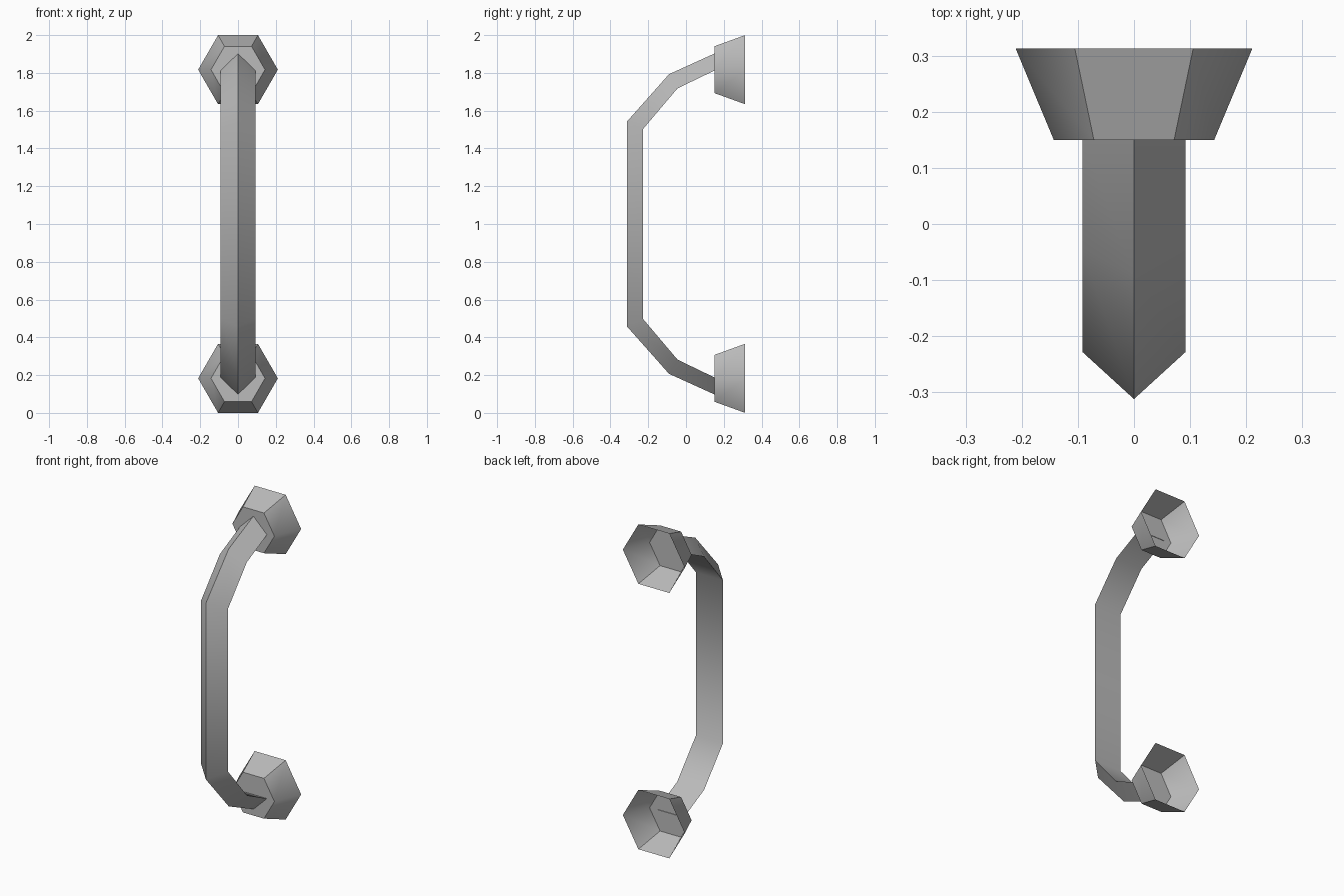
import bpy
import bmesh
from math import cos, sin, pi, radians

cube = bpy.data.objects.get("Cube")
if cube:
    bpy.data.objects.remove(cube)

grey = bpy.data.materials.new("grey metal")
grey.use_nodes = True
GREY = (0.5, 0.5, 0.5, 1)
grey.diffuse_color = GREY
grey.node_tree.nodes["Principled BSDF"].inputs["Base Color"].default_value = GREY

MID = 1.0          # height of the mirror plane
CUP_OFFSET = 0.817  # cup centre above and below it


def loft(name, rings, cap_start, cap_end):
    """Skin a list of closed rings, optionally capping either end."""
    bm = bmesh.new()
    loops = [[bm.verts.new(p) for p in ring] for ring in rings]
    n = len(loops[0])
    for a, b in zip(loops, loops[1:]):
        for i in range(n):
            j = (i + 1) % n
            bm.faces.new((a[i], a[j], b[j], b[i]))
    if cap_start:
        bm.faces.new(loops[0])
    if cap_end:
        bm.faces.new(loops[-1])
    bmesh.ops.recalc_face_normals(bm, faces=bm.faces)
    for face in bm.faces:
        face.smooth = True
    for edge in bm.edges:
        a, b = edge.verts
        side_corner = abs(abs(a.co.x) - abs(b.co.x)) > 0.01 and \
            abs(a.co.z - b.co.z) < 0.001 and abs(a.co.y - b.co.y) > 0.01
        edge.smooth = len(edge.link_faces) == 2 and (
            side_corner or edge.calc_face_angle() < radians(45))
    mesh = bpy.data.meshes.new(name)
    bm.to_mesh(mesh)
    bm.free()
    mesh.materials.append(grey)
    obj = bpy.data.objects.new(name, mesh)
    bpy.context.collection.objects.link(obj)
    return obj


# Grip: triangular section, ridge to the front, swept through the bends
# Each entry: ridge y, ridge height, back y, back height (from mid plane)
half = [(0.152, 0.903, 0.152, 0.813),
        (-0.09, 0.793, -0.045, 0.718),
        (-0.312, 0.543, -0.228, 0.502)]
path = half + [(ry, -rz, by, -bz) for ry, rz, by, bz in reversed(half)]
W = 0.092
loft("grip", [[(0, ry, MID + rz), (W, by, MID + bz), (-W, by, MID + bz)]
              for ry, rz, by, bz in path], True, True)


# Mounting cups: hexagonal, flared and hollow towards the back
def hexagon(radius, y, z):
    return [(radius * cos(i * pi / 3), y, z + radius * sin(i * pi / 3))
            for i in range(6)]


for label, sign in (("upper", 1), ("lower", -1)):
    z = MID + sign * CUP_OFFSET
    loft(label + "_mounting_cup",
         [hexagon(0.143, 0.15, z), hexagon(0.211, 0.313, z)], True, False)
